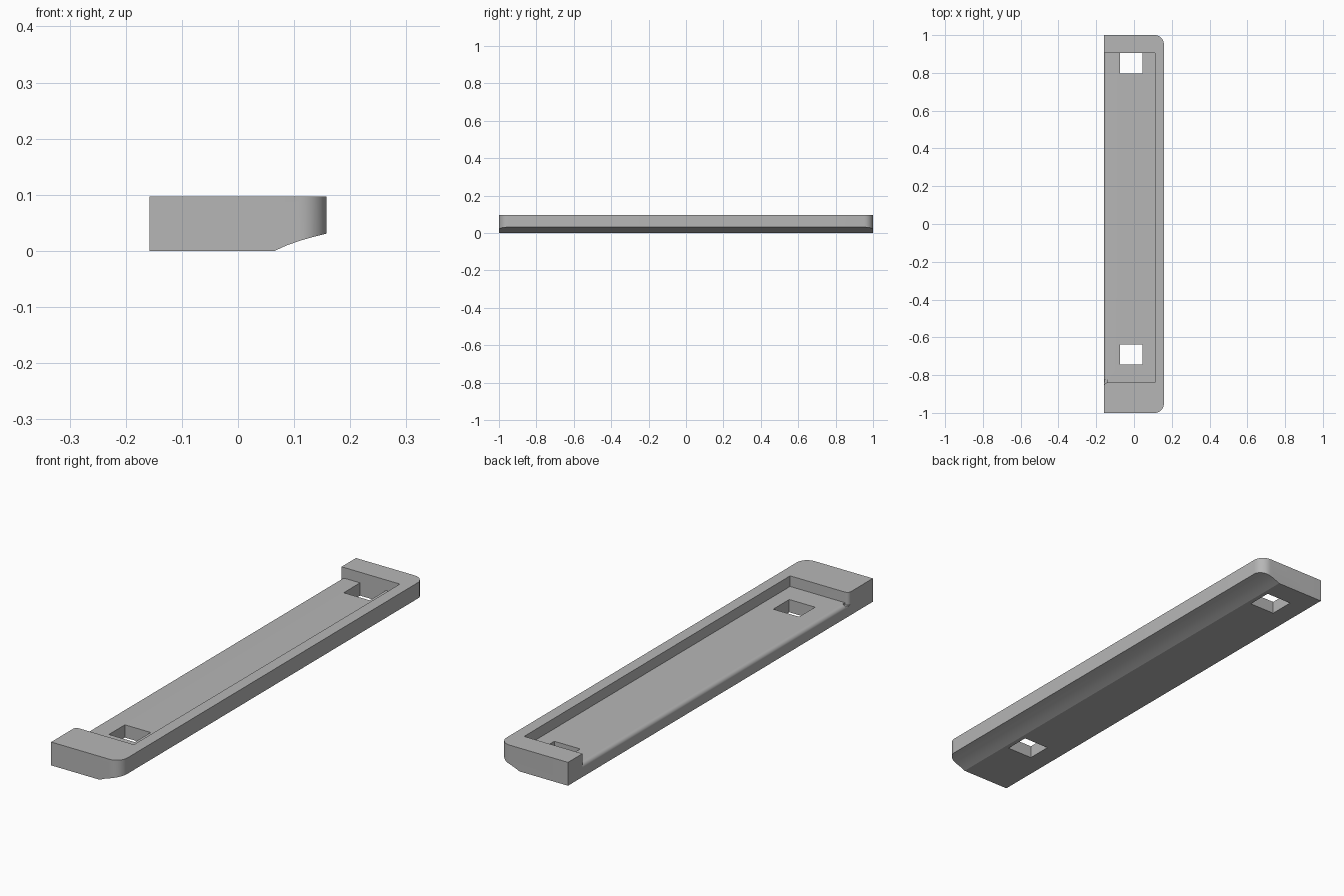
import bpy, bmesh, math
from mathutils import Vector

cube = bpy.data.objects.get("Cube")
if cube:
    bpy.data.objects.remove(cube, do_unlink=True)

W, H = 0.158, 0.097        # half width, full height
FLOOR, R = 0.053, 0.016    # tray floor height, small edge radius
BACK, FRONT = 0.905, -0.84 # ends of the tray
CORNER = 0.048             # large plan corner radius

grey = bpy.data.materials.new("mid_grey")
grey.use_nodes = True
grey.diffuse_color = (0.47, 0.47, 0.47, 1)
grey.node_tree.nodes["Principled BSDF"].inputs["Base Color"].default_value = grey.diffuse_color


def arc(cx, cy, r, start, end, n=10):
    angles = [math.radians(start + (end - start) * i / n) for i in range(n + 1)]
    return [(cx + r * math.cos(a), cy + r * math.sin(a)) for a in angles]


def prism(name, points, lo, hi, along="z"):
    """Extrude an outline: (x, y) points along z, or (x, z) points along y."""
    bm = bmesh.new()
    place = (lambda p: (p[0], p[1], lo)) if along == "z" else (lambda p: (p[0], lo, p[1]))
    face = bm.faces.new([bm.verts.new(place(p)) for p in points])
    ext = bmesh.ops.extrude_face_region(bm, geom=[face])
    step = Vector((0, 0, hi - lo)) if along == "z" else Vector((0, hi - lo, 0))
    bmesh.ops.translate(bm, vec=step, verts=[v for v in ext["geom"] if isinstance(v, bmesh.types.BMVert)])
    bmesh.ops.recalc_face_normals(bm, faces=bm.faces)
    mesh = bpy.data.meshes.new(name)
    bm.to_mesh(mesh)
    bm.free()
    mesh.materials.append(grey)
    obj = bpy.data.objects.new(name, mesh)
    bpy.context.collection.objects.link(obj)
    return obj


def box_outline(x0, x1, y0, y1):
    return [(x0, y0), (x1, y0), (x1, y1), (x0, y1)]


# Bar with two rounded corners on its +x side
c = CORNER
outline = [(-W, 1), (-W, -1)] + arc(W - c, c - 1, c, -90, 0) + arc(W - c, 1 - c, c, 0, 90)
bar = prism("tray_bar", outline, 0, H)

# Concave relief along the lower +x edge
cove = [(0.065, 0), (0.087, 0.01), (0.11, 0.018), (0.134, 0.025), (W, 0.031)]
cutters = [prism("cove_cutter", [(0.065, -0.1), *cove, (0.3, 0.04), (0.3, -0.1)], -1.1, 1.1, "y")]

# Tray recess, open on -x with a rounded floor edge
section = [(-0.3, 0.2), (-0.3, FLOOR - R)] + arc(R - W, FLOOR - R, R, 180, 90) + [(0.11, FLOOR), (0.11, 0.2)]
cutters.append(prism("recess_cutter", section, FRONT, BACK, "y"))

# Rounded opening at the front end wall
rounding = arc(R - W, FRONT - R, R, 90, 180) + [(-0.3, FRONT - R), (-0.3, FRONT + R), (R - W, FRONT + R)]
cutters.append(prism("opening_cutter", rounding, FLOOR - R / 2, 0.2))

# Two rectangular through holes
for y0, y1 in ((-0.743, -0.638), (0.798, BACK)):
    cutters.append(prism("hole_cutter", box_outline(-0.073, 0.046, y0, y1), -0.1, 0.07))

bpy.context.view_layer.objects.active = bar
for cutter in cutters:
    cutter.hide_render = True
    mod = bar.modifiers.new("cut", "BOOLEAN")
    mod.operation = "DIFFERENCE"
    mod.solver = "EXACT"
    mod.object = cutter
    bpy.ops.object.modifier_apply(modifier=mod.name)
    bpy.data.objects.remove(cutter, do_unlink=True)

# Smooth the fillets and keep hard edges crisp
bpy.ops.object.select_all(action="DESELECT")
bar.select_set(True)
bpy.ops.object.shade_smooth_by_angle(angle=math.radians(20))
